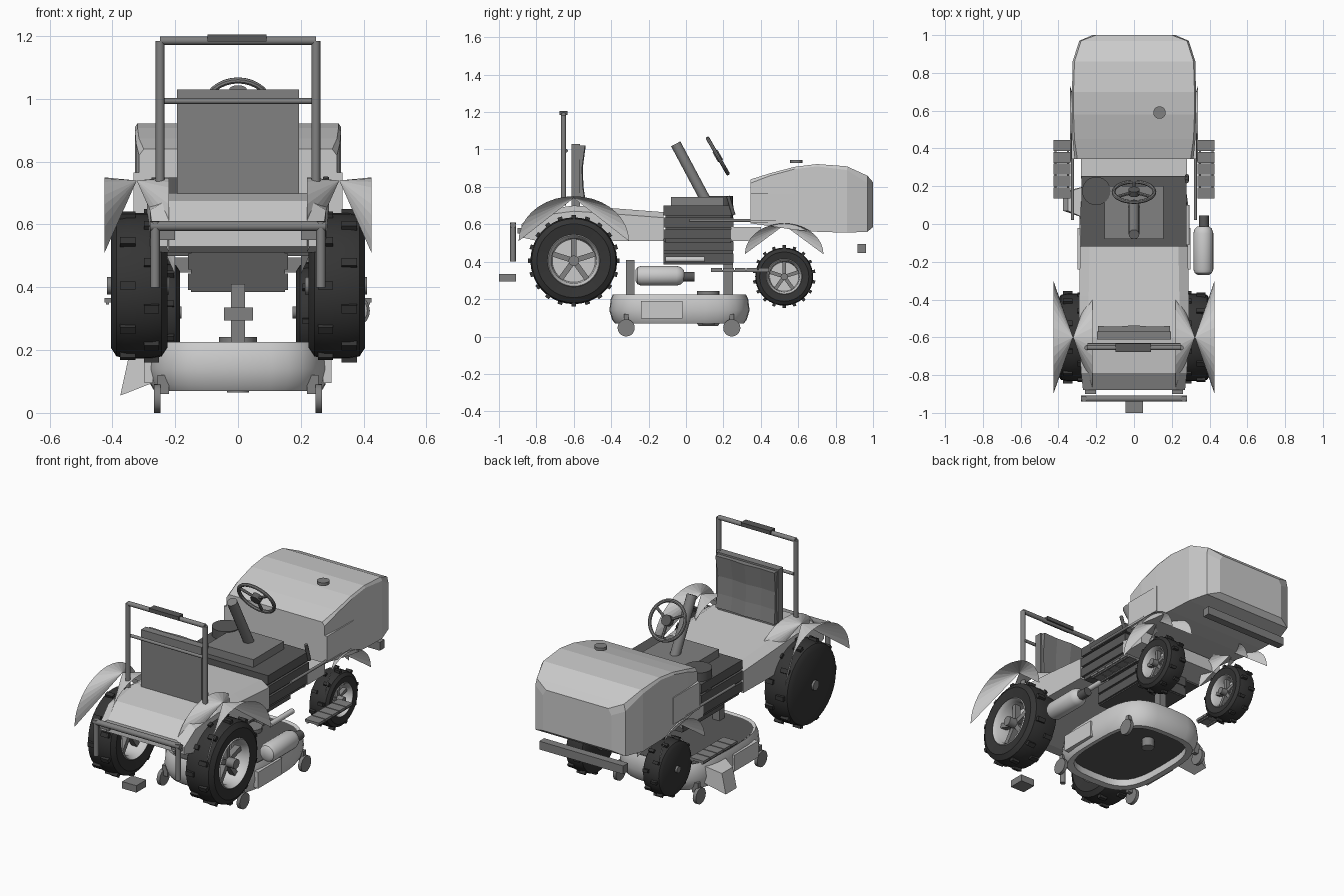
import bpy, bmesh
from math import sin, cos, pi, tau
from mathutils import Vector, Matrix

if "Cube" in bpy.data.objects:
    bpy.data.objects.remove(bpy.data.objects["Cube"])


def mat(name, v):
    m = bpy.data.materials.new(name)
    m.diffuse_color = (v, v, v, 1)
    m.use_nodes = True
    m.node_tree.nodes["Principled BSDF"].inputs["Base Color"].default_value = m.diffuse_color
    return m


DARK, RUBBER, MID = mat("dark_plastic", .1), mat("rubber", .035), mat("steel", .22)


def finish(name, bm, m=None, smooth=False):
    bmesh.ops.recalc_face_normals(bm, faces=bm.faces[:])
    me = bpy.data.meshes.new(name)
    bm.to_mesh(me)
    bm.free()
    ob = bpy.data.objects.new(name, me)
    bpy.context.collection.objects.link(ob)
    if m:
        me.materials.append(m)
    if smooth:
        bpy.context.view_layer.objects.active = ob
        ob.select_set(True)
        bpy.ops.object.shade_smooth_by_angle(angle=.6)
        ob.select_set(False)
    return ob


def loft(name, rings, m=None, caps=(True, True), smooth=False):
    bm = bmesh.new()
    vs = [[bm.verts.new(p) for p in r] for r in rings]
    n = len(vs[0])
    for a, b in zip(vs, vs[1:]):
        for i in range(n):
            bm.faces.new((a[i], a[(i + 1) % n], b[(i + 1) % n], b[i]))
    for c, r in zip(caps, (vs[0], vs[-1])):
        if c:
            bm.faces.new(r)
    return finish(name, bm, m, smooth)


def box(name, x0, x1, y0, y1, z0, z1, m=None):
    return loft(name, [[(x0, y0, z), (x1, y0, z), (x1, y1, z), (x0, y1, z)] for z in (z0, z1)], m)


def rod(name, a, b, r, m=None, n=16):
    a, b = Vector(a), Vector(b)
    q = (b - a).to_track_quat('Z', 'Y')
    circ = [q @ Vector((r * cos(tau * i / n), r * sin(tau * i / n), 0)) for i in range(n)]
    return loft(name, [[p + v for v in circ] for p in (a, b)], m, smooth=True)


def lathe_x(name, prof, y, z, m=None, n=36, caps=(True, True)):
    # profile of (x, radius) turned about an axis along x
    return loft(name, [[(x, y + r * cos(tau * i / n), z + r * sin(tau * i / n)) for i in range(n)]
                       for x, r in prof], m, caps, True)


# Wheels: closed on the -x face, open rim on the +x face
def wheel(name, x0, x1, y, z, R, rim, lugs):
    d = x1 - x0
    lathe_x(name + "_tire", [(x0, R * .85), (x0 + d * .1, R * .97), (x0 + d * .3, R), (x0 + d * .7, R),
                             (x1 - d * .1, R * .97), (x1, R * .85), (x1 - d * .05, rim),
                             (x1 - d * .6, rim * .93)], y, z, RUBBER)
    lathe_x(name + "_rim", [(x1 - d * .05, rim), (x1 - d * .02, rim * .97), (x1 - d * .15, rim * .86),
                            (x1 - d * .58, rim * .82)], y, z, caps=(False, True))
    rod(name + "_hub", (x0 - .012, y, z), (x1 + .005, y, z), rim * .2, MID)
    bm = bmesh.new()
    for k in range(lugs * 2):
        row = k % 2
        M = (Matrix.Translation((x0 + d * (.3 if row else .72), y, z))
             @ Matrix.Rotation(pi * k / lugs, 4, 'X') @ Matrix.Translation((0, 0, R))
             @ Matrix.Diagonal((d * .27, R * .11, .026, 1)))
        bmesh.ops.create_cube(bm, size=1, matrix=M)
    finish(name + "_lugs", bm, RUBBER)
    bm = bmesh.new()
    for k in range(5):
        M = (Matrix.Translation((x1 - d * .35, y, z)) @ Matrix.Rotation(tau * k / 5, 4, 'X')
             @ Matrix.Translation((0, 0, rim * .5)) @ Matrix.Diagonal((d * .2, rim * .2, rim * .8, 1)))
        bmesh.ops.create_cube(bm, size=1, matrix=M)
    finish(name + "_spokes", bm, MID)


for s, side in ((-1, "left"), (1, "right")):
    a, b = sorted((s * .225, s * .405))
    wheel("rear_wheel_" + side, a, b, -.6, .405, .232, .14, 10)
    a, b = sorted((s * .185, s * .31))
    wheel("front_wheel_" + side, a, b, .525, .32, .155, .095, 9)


# Fenders: two arched edges pinched to a ridge point in the middle
def fender(name, xs, y, z0, ry, rz, apex_z):
    bm = bmesh.new()
    apex = bm.verts.new((sum(xs) / 2, y, apex_z))
    n = 18
    for x in xs:
        arc = [bm.verts.new((x, y + ry * cos(pi * i / n), z0 + rz * sin(pi * i / n))) for i in range(n + 1)]
        for p, q in zip(arc, arc[1:]):
            bm.faces.new((p, q, apex))
    finish(name, bm)


for s, side in ((-1, "left"), (1, "right")):
    fender("rear_fender_" + side, (s * .22, s * .425), -.6, .51, .295, .24, .74)
    fender("front_fender_" + side, (s * .2, s * .34), .525, .44, .21, .165, .595)
    # Steps with slats
    for k in range(5):
        box("step_slat_" + side, *sorted((s * .335, s * .425)), .135 + k * .063, .193 + k * .063, .352, .366, MID)
    for x in (.345, .41):
        box("step_rail_" + side, *sorted((s * x, s * (x + .01))), .135, .445, .345, .355, MID)
    # Roll bar, rear guard, side rods
    rod("roll_bar_post_" + side, (s * .248, -.655, .7), (s * .248, -.655, 1.185), .014, MID)
    rod("rear_guard_post_" + side, (s * .264, -.925, .4), (s * .264, -.925, .61), .015, MID)
    box("guard_bracket_" + side, *sorted((s * .2, s * .26)), -.9, -.87, .55, .58, MID)
    rod("side_rod_" + side, (s * .325, .02, .62), (s * .325, .48, .62), .008, MID)
    # Hood side panel
    box("hood_panel_" + side, *sorted((s * .31, s * .332)), .345, .59, .61, .765)

rod("roll_bar_top", (-.248, -.655, 1.185), (.248, -.655, 1.185), .013, MID)
rod("roll_bar_brace", (-.245, -.64, .993), (.245, -.64, .993), .009, MID)
box("roll_bar_pad", -.097, .09, -.677, -.633, 1.183, 1.205, DARK)
rod("rear_guard_bar", (-.28, -.925, .595), (.28, -.925, .595), .016, MID)
box("hitch", -.045, .047, -1, -.91, .295, .335, MID)

# Rear body: rings along y of (y, half width, bottom, top)
loft("rear_body", [[(-w, y, z0), (w, y, z0), (w, y, z1 - .03), (w - .05, y, z1), (-w + .05, y, z1), (-w, y, z1 - .03)]
                   for y, w, z0, z1 in ((-.88, .27, .53, .6), (-.79, .28, .51, .675), (-.6, .29, .51, .7),
                                        (-.38, .29, .51, .685), (-.12, .285, .51, .665))])

# Seat back with dished cushion
box("seat_back", -.195, .195, -.612, -.568, .69, 1.03, MID)
loft("seat_cushion", [[(-w, -.57, z), (w, -.57, z), (w, y, z), (w * .5, y - .004, z), (0, y + .004, z),
                       (-w * .5, y - .004, z), (-w, y, z)]
                      for z, w, y in ((.72, .19, -.54), (.8, .185, -.552), (.9, .185, -.556), (1.02, .19, -.54))], MID)

# Engine block with ribs, console on top
box("lower_block", -.15, .15, -.12, .25, .385, .52, DARK)
box("engine_core", -.265, .265, -.11, .24, .5, .69, DARK)
for k in range(5):
    w = .16 if k < 2 else .278
    z = .392 + k * .064
    box("engine_rib", -w, w, -.12, .255, z, z + .052, DARK)
box("console", -.155, .155, -.08, .2, .7, .745, MID)
box("frame_plate", -.28, .28, .24, .4, .51, .585)
rod("air_cleaner", (-.2, .175, .62), (-.2, .175, .75), .075, DARK, 24)
rod("lever", (.28, .255, .65), (.28, .225, .75), .01, DARK)

# Steering column and wheel
rod("steering_column", (0, -.055, 1.03), (0, .105, .73), .028, MID)
c, tilt = Vector((0, .17, .965)), Matrix.Rotation(-1.05, 3, 'X')
rings = []
for i in range(32):
    a = tau * i / 32
    rings.append([c + tilt @ Vector(((.108 + .01 * cos(b)) * cos(a), (.108 + .01 * cos(b)) * sin(a), .01 * sin(b)))
                  for b in [tau * j / 8 for j in range(8)]])
loft("steering_rim", rings + rings[:1], MID, (False, False), True)
for k in range(3):
    a = tau * k / 3 + pi / 2
    rod("steering_spoke", c, c + tilt @ Vector((.108 * cos(a), .108 * sin(a), 0)), .008, MID, 8)
rod("steering_hub", c - tilt @ Vector((0, 0, .015)), c + tilt @ Vector((0, 0, .015)), .03, DARK)

# Hood: square-shouldered rings along y of (y, half width, bottom, shoulder, top half width, top)
loft("hood", [[(-w, y, zb), (w, y, zb), (w, y, zs), (wt, y, zt), (-wt, y, zt), (-w, y, zs)]
              for y, w, zb, zs, wt, zt in ((.345, .315, .605, .82, .3, .84), (.45, .325, .59, .86, .315, .873),
                                           (.58, .328, .57, .895, .32, .907), (.7, .328, .56, .91, .32, .922),
                                           (.86, .325, .555, .89, .315, .91), (.97, .29, .56, .82, .28, .86),
                                           (1, .22, .585, .79, .2, .825))])
rod("fuel_cap", (.135, .59, .927), (.135, .59, .945), .033, MID, 20)
box("bumper", -.27, .27, .917, .962, .447, .495, MID)


# Mower deck: rounded ring, dark hollow underneath
def deck_ring(z, s):
    pts = []
    for i in range(32):
        u, v = cos(tau * i / 32), sin(tau * i / 32)
        pts.append((.29 * s * abs(u) ** .6 * (1 if u > 0 else -1),
                    .375 * s * abs(v) ** .6 * (1 if v > 0 else -1) - .035, z))
    return pts


loft("mower_deck", [deck_ring(z, s) for z, s in ((.215, .9), (.225, .95), (.2, .98), (.14, 1), (.09, .96),
                                                 (.07, .92), (.075, .82), (.12, .82))], None, (False, False), True)
loft("deck_plate", [deck_ring(z, .91) for z in (.205, .218)], DARK)
loft("deck_hollow", [deck_ring(z, .83) for z in (.115, .125)], DARK)
for s in (-1, 1):
    box("deck_side_panel", *sorted((s * .27, s * .298)), -.24, -.02, .095, .19)
    for y in (-.32, .245):
        rod("caster_wheel", (s * .247, y, .046), (s * .267, y, .046), .046, MID, 20)
        box("caster_bracket", *sorted((s * .22, s * .257)), y - .012, y + .012, .06, .12, MID)
loft("discharge_chute", [[(-.26, .03, .1), (-.26, .2, .1), (-.26, .2, .2), (-.26, .03, .2)],
                         [(-.375, .07, .055), (-.375, .17, .055), (-.35, .17, .17), (-.35, .07, .17)]])
box("deck_lift_rear", -.022, .022, -.32, -.275, .21, .41, MID)
box("deck_lift_front", -.022, .022, .2, .25, .21, .4, MID)
rod("spindle_top", (0, .12, .21), (0, .12, .242), .06, MID)
rod("spindle_bottom", (0, .12, .065), (0, .12, .12), .035, MID)

# Muffler with outlet and pipe
prof = [(-.27, .03), (-.26, .045), (-.24, .053), (-.05, .053), (-.025, .045), (-.012, .03)]
loft("muffler", [[(.367 + r * cos(tau * i / 20), y, .325 + r * sin(tau * i / 20)) for i in range(20)]
                 for y, r in prof], None, smooth=True)
rod("muffler_outlet", (.37, -.02, .32), (.37, .045, .32), .026, DARK)
rod("exhaust_pipe", (.28, -.11, .412), (.28, .1, .412), .015)
